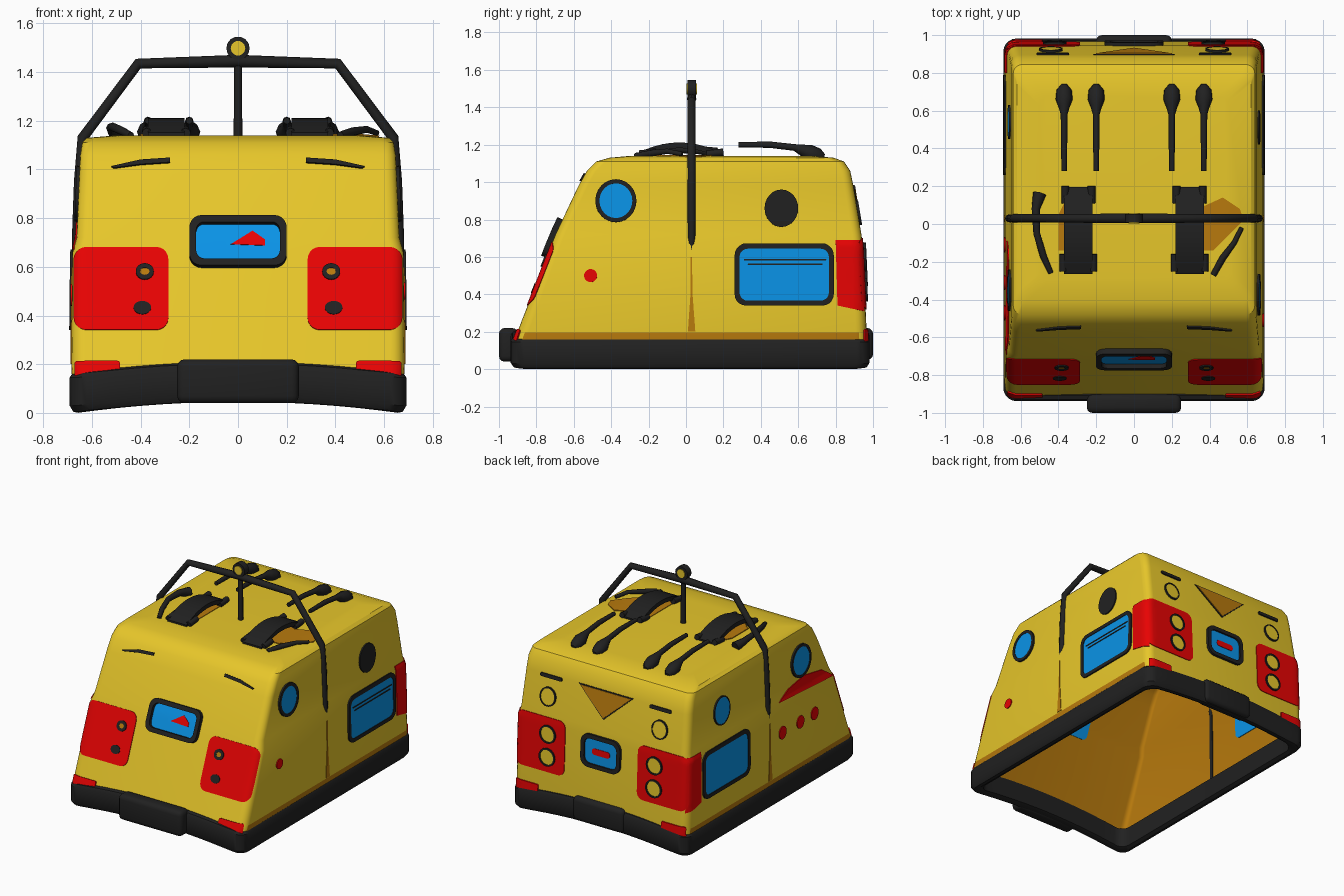
import bpy, bmesh, math
from mathutils import Vector
from mathutils.bvhtree import BVHTree

if "Cube" in bpy.data.objects:
    bpy.data.objects.remove(bpy.data.objects["Cube"])


def material(name, rgb):
    m = bpy.data.materials.new(name)
    m.diffuse_color = (*rgb, 1)
    m.use_nodes = True
    m.node_tree.nodes["Principled BSDF"].inputs["Base Color"].default_value = m.diffuse_color
    return m


YELLOW = material("yellow paint", (0.90, 0.64, 0.026))
OCHRE = material("ochre lining", (0.48, 0.195, 0.004))
BLACK = material("black rubber", (0.015, 0.015, 0.015))
RED = material("red paint", (0.86, 0.001, 0.001))
BLUE = material("blue glass", (0.003, 0.30, 0.82))


def add_mesh(name, bm, mats, angle=35):
    me = bpy.data.meshes.new(name)
    bm.to_mesh(me)
    bm.free()
    ob = bpy.data.objects.new(name, me)
    bpy.context.collection.objects.link(ob)
    for m in mats:
        me.materials.append(m)
    bpy.ops.object.select_all(action='DESELECT')
    ob.select_set(True)
    bpy.context.view_layer.objects.active = ob
    bpy.ops.object.shade_smooth_by_angle(angle=math.radians(angle))
    return ob


def rrect(cx, cy, hw, hh, r, n=5):
    pts = []
    for k, (sx, sy) in enumerate([(1, 1), (-1, 1), (-1, -1), (1, -1)]):
        for i in range(n + 1):
            a = math.pi / 2 * (k + i / n)
            pts.append((cx + sx * (hw - r) + r * math.cos(a), cy + sy * (hh - r) + r * math.sin(a)))
    return pts


def ellipse(cx, cy, rx, ry, n=24):
    return [(cx + rx * math.cos(i * math.tau / n), cy + ry * math.sin(i * math.tau / n)) for i in range(n)]


def bridge(bm, a, b):
    n = len(a)
    return [bm.faces.new((a[i], a[(i + 1) % n], b[(i + 1) % n], b[i])) for i in range(n)]


# hollow body shell: rounded sections (z, front y, back y, half width, corner radius)
SECTIONS = [(.10, -.925, .968, .68, .06), (.16, -.917, .968, .683, .06), (.195, -.903, .966, .685, .06),
            (.66, -.722, .945, .68, .05), (.72, -.698, .938, .663, .05), (.98, -.575, .895, .652, .05),
            (1.06, -.53, .878, .648, .05), (1.11, -.48, .845, .64, .05), (1.13, -.41, .79, .62, .05),
            (1.14, -.3, .68, .5, .05)]
bm = bmesh.new()
loops = []
for z, yf, yb, hw, r in SECTIONS:
    loops.append([bm.verts.new((x, y, z)) for x, y in rrect(0, (yf + yb) / 2, hw, (yb - yf) / 2, r)])
for a, b in zip(loops, loops[1:]):
    bridge(bm, a, b)
bm.faces.new(loops[-1])
bm.normal_update()
for f in bm.faces:  # ochre sill along both flanks
    f.material_index = int(f.calc_center_median().z < .19 and abs(f.normal.x) > .9)
SKIN = BVHTree.FromBMesh(bm)
body = add_mesh("body_shell", bm, [YELLOW, OCHRE], 30)
sol = body.modifiers.new("wall", 'SOLIDIFY')
sol.thickness, sol.offset, sol.material_offset = .022, -1, 1

# black base band, arched upward in the middle of front and back
bm = bmesh.new()
loops = []
for z, o in [(.15, -.05), (.165, -.02), (.16, 0), (.145, .01), (.03, .01), (.005, -.005), (0, -.025), (.01, -.05)]:
    loops.append([bm.verts.new((x, y, z + .045 * max(0, 1 - (x / .66) ** 2)))
                  for x, y in rrect(0, .022, .682 + o, .95 + o, .07)])
for a, b in zip(loops, loops[1:] + loops[:1]):
    bridge(bm, a, b)
long_edges = [e for e in bm.edges if abs(e.verts[0].co.x - e.verts[1].co.x) > .8]
bmesh.ops.subdivide_edges(bm, edges=long_edges, cuts=12, use_grid_fill=True)
for v in bm.verts:
    if abs(v.co.x) < .57:
        v.co.z += .045 * ((.59 / .66) ** 2 - (v.co.x / .66) ** 2)
bmesh.ops.recalc_face_normals(bm, faces=bm.faces)
add_mesh("base_band", bm, [BLACK])

OUT = {'front': Vector((0, -1, 0)), 'back': Vector((0, 1, 0)), 'right': Vector((1, 0, 0)),
       'left': Vector((-1, 0, 0)), 'top': Vector((0, 0, 1))}


def project(side, u, v, lift):
    out = OUT[side]
    p = Vector((u, v, 0)) if side == 'top' else Vector((0, u, v)) if side in ('left', 'right') else Vector((u, 0, v))
    hit, nor, _, _ = SKIN.ray_cast(p + out * 3, -out)
    if hit is None:
        hit, nor, _, _ = SKIN.find_nearest(p + out)
    return hit + nor * lift


def dense(poly, step=.03):
    res = []
    for a, b in zip(poly, poly[1:] + poly[:1]):
        k = max(1, math.ceil(math.dist(a, b) / step))
        res += [(a[0] + (b[0] - a[0]) * i / k, a[1] + (b[1] - a[1]) * i / k) for i in range(k)]
    return res


def build_patch(name, mat, side, rings, cap):
    bm = bmesh.new()
    vs = [[bm.verts.new(project(side, u, v, lift)) for u, v in ring] for ring, lift in rings]
    for a, b in zip(vs, vs[1:]):
        bridge(bm, a, b)
    if cap:
        bm.faces.new(vs[-1])
    bm.normal_update()
    facing = sum((f.normal * f.calc_area() for f in bm.faces), Vector()).dot(OUT[side])
    if (facing < 0) == (rings[1][1] > 0):  # negative lift faces the interior
        bmesh.ops.reverse_faces(bm, faces=bm.faces)
    return add_mesh(name, bm, [mat])


def plate(name, mat, side, poly, lift=.006):
    """Thin plate that follows the body surface; negative lift lines the inside wall."""
    poly = dense(poly)
    cx = sum(p[0] for p in poly) / len(poly)
    cy = sum(p[1] for p in poly) / len(poly)
    rings = [(poly, -.002 if lift > 0 else -.021)]
    for s in (1, .97, .94, .9, .85, .78, .6, .3):
        rings.append(([(cx + (u - cx) * s, cy + (v - cy) * s) for u, v in poly], lift))
    return build_patch(name, mat, side, rings, True)


def frame(name, mat, side, outer, inner, lift):
    return build_patch(name, mat, side, [(outer, -.002), (outer, lift), (inner, lift), (inner, 0)], False)


def window(name, side, cx, cy, hw, hh, r, w=.032, lift=.025):
    inner = rrect(cx, cy, hw - w, hh - w, r - w * .6)
    frame(name + "_frame", BLACK, side, rrect(cx, cy, hw, hh, r), inner, lift)
    plate(name + "_pane", BLUE, side, inner)
    plate(name + "_inner_pane", BLUE, side, inner, -.027)


def round_light(name, side, cx, cy, rx, ry, w, fill, lift=.02):
    frame(name + "_rim", BLACK, side, ellipse(cx, cy, rx, ry), ellipse(cx, cy, rx - w, ry - w), lift)
    plate(name + "_lens", fill, side, ellipse(cx, cy, rx - w, ry - w), .009)


def tube(name, mat, pts, res=2):
    cu = bpy.data.curves.new(name, 'CURVE')
    cu.dimensions, cu.bevel_depth, cu.bevel_resolution, cu.use_fill_caps = '3D', 1, res, True
    sp = cu.splines.new('POLY')
    sp.points.add(len(pts) - 1)
    for p, (x, y, z, r) in zip(sp.points, pts):
        p.co, p.radius = (x, y, z, 1), r
    tmp = bpy.data.objects.new(name + "_path", cu)
    bpy.context.collection.objects.link(tmp)
    bpy.context.view_layer.update()
    me = bpy.data.meshes.new_from_object(tmp.evaluated_get(bpy.context.evaluated_depsgraph_get()))
    bpy.data.objects.remove(tmp)
    bm = bmesh.new()
    bm.from_mesh(me)
    return add_mesh(name, bm, [mat], 50)


def block(name, mat, x0, x1, y0, y1, z0, z1, bev):
    bm = bmesh.new()
    bmesh.ops.create_cube(bm, size=1)
    for v in bm.verts:
        v.co = ((x0 + x1) / 2 + v.co.x * (x1 - x0), (y0 + y1) / 2 + v.co.y * (y1 - y0), (z0 + z1) / 2 + v.co.z * (z1 - z0))
    bmesh.ops.bevel(bm, geom=bm.edges[:], offset=bev, segments=3, profile=.5, affect='EDGES')
    return add_mesh(name, bm, [mat])


# bumpers
block("front_bumper", BLACK, -.25, .25, -1, -.9, .04, .22, .03)
block("rear_bumper", BLACK, -.2, .2, .9, 1, .05, .22, .03)

# windows and portholes
window("front_window", 'front', 0, .698, .2, .102, .05, w=.028, lift=.03)
plate("front_window_mark", RED, 'front', [(-.03, .69), (.11, .685), (.11, .71), (.06, .745)], .009)
window("rear_window", 'back', 0, .56, .155, .115, .06, w=.028, lift=.018)
plate("rear_window_mark", RED, 'back', rrect(0, .56, .07, .022, .02), .009)
for side in ('left', 'right'):
    window(side + "_window", side, .525, .505, .265, .165, .06, w=.026, lift=.01)
    plate(side + "_seam", OCHRE, side, [(.025, .6), (.032, .6), (.035, .4), (.05, .2), (.01, .2), (.024, .4)], .004)
    plate(side + "_inner_strap", BLACK, side, rrect(.03, .42, .014, .25, .01), -.027)
round_light("right_front_porthole", 'right', -.375, .9, .11, .115, .022, BLUE, .012)
round_light("left_front_porthole", 'left', -.35, .9, .11, .115, .018, BLUE, .012)
round_light("left_rear_porthole", 'left', .54, .885, .09, .1, .008, BLUE, .01)
plate("right_rear_porthole", BLACK, 'right', ellipse(.51, .86, .09, .1), .009)
for i, (z, w) in enumerate(((.585, .22), (.56, .2))):
    plate(f"right_window_line_{i}", BLACK, 'right', rrect(.53, z, w, .004, .003), .009)

# red side markings
plate("right_dot", RED, 'right', ellipse(-.51, .5, .035, .035))
for i, y in enumerate((-.11, -.31, -.47)):
    plate(f"left_dot_{i}", RED, 'left', ellipse(y, .485, .04, .045))
plate("left_red_crest", RED, 'left', [(-.69, .67), (-.09, .7), (-.2, .755), (-.38, .785), (-.58, .75)])

# mirrored front, rear and corner details
for s, tag in ((-1, "left"), (1, "right")):
    plate(tag + "_front_red_panel", RED, 'front', rrect(s * .479, .51, .193, .17, .05), .005)
    plate(tag + "_rear_red_panel", RED, 'back', rrect(s * .479, .51, .193, .19, .05), .005)
    plate(tag + "_rear_red_wrap", RED, tag, [(.81, .34), (.95, .31), (.935, .69), (.8, .69)], .005)
    round_light(tag + "_front_upper_lamp", 'front', s * .383, .578, .037, .033, .018, OCHRE, .012)
    plate(tag + "_front_lower_lamp", BLACK, 'front', ellipse(s * .393, .43, .036, .027), .009)
    for z in (.425, .585):
        round_light(f"{tag}_rear_lamp_{z}", 'back', s * .42, z, .063, .063, .011, YELLOW, .015)
    round_light(tag + "_rear_upper_lamp", 'back', s * .44, .835, .062, .065, .009, YELLOW, .012)
    plate(tag + "_rear_slit", BLACK, 'back', rrect(s * .43, .97, .085, .012, .01), .009)
    plate(tag + "_front_slit", BLACK, 'front', [(s * .28, 1.045), (s * .4, 1.037), (s * .52, 1.01), (s * .51, 1.003), (s * .4, 1.018), (s * .28, 1.026)], .009)
    plate(tag + "_front_marker", RED, 'front', rrect(s * .575, .178, .09, .033, .01), .009)
    plate(tag + "_rear_marker", RED, 'back', rrect(s * .575, .18, .09, .035, .01), .009)
    # roll bar half with side strap
    tube(tag + "_roll_bar", BLACK, [(s * .668, .03, .62, .012), (s * .662, .03, .7, .021), (s * .652, .03, .95, .022),
                                    (s * .638, .03, 1.13, .022), (s * .41, .03, 1.435, .022), (0, .03, 1.445, .026)])
    # curved roof hatch over an ochre opening, with clips
    cx = s * .295
    bm = bmesh.new()
    rows = []
    for i in range(11):
        t = i / 10 * 2 - 1
        y, z = -.035 + .23 * t, 1.212 - .06 * t * t
        rows.append([bm.verts.new((cx + dx, y, z + dz)) for dx, dz in ((-.075, 0), (.075, 0), (.075, -.03), (-.075, -.03))])
    for a, b in zip(rows, rows[1:]):
        bridge(bm, a, b)
    bm.faces.new(rows[0])
    bm.faces.new(rows[-1])
    bmesh.ops.recalc_face_normals(bm, faces=bm.faces)
    add_mesh(tag + "_roof_hatch", bm, [BLACK])
    plate(tag + "_hatch_opening", OCHRE, 'top', rrect(cx, -.02, .075, .2, .03), .004)
    for j, (dx, y) in enumerate(((-.07, .16), (.07, .16), (s * -.08, -.2), (s * .08, -.2))):
        tube(f"{tag}_hatch_clip_{j}", BLACK, [(cx + dx, y - .05, 1.15, .02), (cx + dx, y + .04, 1.16, .02)])
    # roof rods at the rear
    for x in (.2, .37):
        tube(f"{tag}_roof_rod_{x}", BLACK, [(s * x, .28, 1.2, .014), (s * x, .45, 1.2, .017), (s * x, .58, 1.185, .018),
                                            (s * x, .62, 1.172, .03), (s * x, .66, 1.155, .045), (s * x, .71, 1.14, .04), (s * x, .74, 1.135, .015)])

# rear triangle badge
plate("rear_triangle_edge", BLACK, 'back', [(-.215, .985), (.215, .985), (0, .79)], .005)
plate("rear_triangle", OCHRE, 'back', [(-.2, .978), (.2, .978), (0, .8)], .009)

# roof patches and curved roof grips
plate("roof_patch_right", OCHRE, 'top', [(.36, -.14), (.42, -.14), (.58, .02), (.56, .08), (.47, .14), (.36, .09)])
plate("roof_patch_left", OCHRE, 'top', [(-.4, -.14), (-.36, -.14), (-.36, .13), (-.4, .05)])
tube("left_roof_grip", BLACK, [(-.5, .16, 1.15, .035), (-.52, .08, 1.17, .022), (-.515, -.05, 1.175, .018), (-.48, -.17, 1.16, .018), (-.44, -.26, 1.14, .014)])
tube("right_roof_grip", BLACK, [(.57, -.02, 1.15, .012), (.53, -.1, 1.165, .014), (.47, -.18, 1.155, .018), (.42, -.27, 1.14, .016)])

# centre mast and beacon
tube("centre_mast", BLACK, [(0, .03, 1.12, .018), (0, .03, 1.45, .016)])
tube("beacon_ring", BLACK, [(0, .007, 1.498, .048), (0, .053, 1.498, .048)], 5)
tube("beacon_lens", YELLOW, [(0, .002, 1.498, .03), (0, .058, 1.498, .03)], 5)
